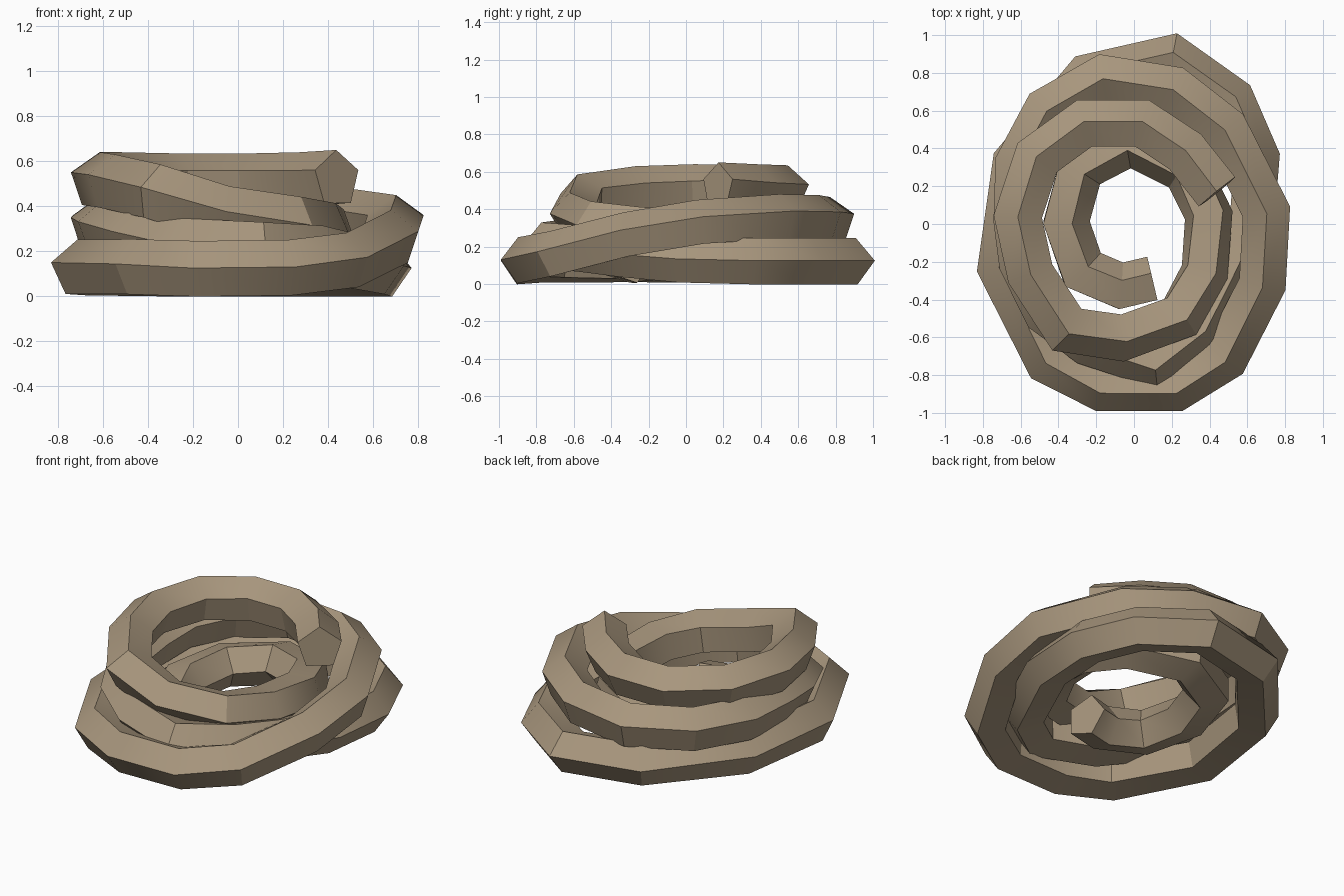
import bpy, bmesh, math
from mathutils import Vector

if "Cube" in bpy.data.objects:
    bpy.data.objects.remove(bpy.data.objects["Cube"])

# single rope colour
mat = bpy.data.materials.new("rope tan")
mat.diffuse_color = (0.39, 0.305, 0.205, 1)
mat.use_nodes = True
mat.node_tree.nodes["Principled BSDF"].inputs["Base Color"].default_value = mat.diffuse_color

R = 0.13
SIDES = 5


def rope(name, path, closed):
    """Sweep a five-sided section along (x, y, z, roll in degrees) points with mitred corners."""
    pts = [Vector(p[:3]) for p in path]
    n = len(pts)
    bm = bmesh.new()
    rings = []
    for i, p in enumerate(pts):
        a = pts[i - 1] if (closed or i > 0) else None
        b = pts[(i + 1) % n] if (closed or i < n - 1) else None
        d1 = (p - a).normalized() if a else (b - p).normalized()
        d2 = (b - p).normalized() if b else d1
        t = (d1 + d2).normalized()
        side = t.cross(Vector((0, 0, 1))).normalized()
        up = side.cross(t)
        mitre = 1 / max(0.7, t.dot(d1))
        ring = []
        for k in range(SIDES):
            ang = math.tau * k / SIDES + math.radians(path[i][3])
            ring.append(bm.verts.new(p + up * R * math.cos(ang) + side * R * mitre * math.sin(ang)))
        rings.append(ring)
    for i in range(n if closed else n - 1):
        r, s = rings[i], rings[(i + 1) % n]
        for k in range(SIDES):
            j = (k + 1) % SIDES
            bm.faces.new((r[k], r[j], s[j], s[k]))
    if not closed:
        bm.faces.new(rings[0])
        bm.faces.new(rings[-1])
    bmesh.ops.recalc_face_normals(bm, faces=bm.faces[:])
    me = bpy.data.meshes.new(name)
    bm.to_mesh(me)
    bm.free()
    me.materials.append(mat)
    ob = bpy.data.objects.new(name, me)
    bpy.context.collection.objects.link(ob)
    bpy.context.view_layer.objects.active = ob
    ob.select_set(True)
    bpy.ops.object.shade_smooth_by_angle(angle=math.radians(30))
    ob.select_set(False)


# inner coil: from the loose end near the ground up to the loose end on top
rope("inner_coil", [
    (0.10, -0.30, 0.13, 18), (-0.07, -0.34, 0.13, 18), (-0.28, -0.25, 0.14, 18),
    (-0.37, 0.01, 0.16, 18), (-0.29, 0.30, 0.18, 18), (-0.02, 0.44, 0.21, 20),
    (0.28, 0.29, 0.25, 27), (0.395, 0.05, 0.28, 36), (0.37, -0.25, 0.30, 43),
    (0.24, -0.48, 0.32, 52), (-0.07, -0.595, 0.365, 59), (-0.36, -0.55, 0.46, 65),
    (-0.55, -0.26, 0.50, 72), (-0.615, 0.04, 0.51, 72), (-0.51, 0.35, 0.51, 68),
    (-0.26, 0.53, 0.505, 66), (0.04, 0.53, 0.505, 66), (0.27, 0.38, 0.51, 68),
    (0.44, 0.17, 0.52, 72)], False)

# outer coil: one turn on the ground, one turn leaning over it
rope("outer_coil", [
    (0.70, 0.07, 0.32, 0), (0.68, -0.31, 0.255, -3), (0.48, -0.70, 0.155, -10),
    (0.22, -0.86, 0.125, -16), (-0.17, -0.86, 0.12, -16), (-0.45, -0.72, 0.125, -10),
    (-0.70, -0.23, 0.122, -6), (-0.62, 0.32, 0.12, -10), (-0.24, 0.77, 0.12, -16),
    (0.20, 0.87, 0.12, -16), (0.51, 0.65, 0.12, -16), (0.64, 0.35, 0.12, -16),
    (0.61, -0.02, 0.13, -16), (0.46, -0.32, 0.16, -18), (0.34, -0.55, 0.19, -18),
    (0.10, -0.73, 0.205, -18), (-0.24, -0.62, 0.22, -14), (-0.46, -0.46, 0.265, -8),
    (-0.59, -0.20, 0.30, -4), (-0.62, 0.02, 0.31, 0), (-0.61, 0.32, 0.32, 0),
    (-0.46, 0.60, 0.325, 0), (-0.16, 0.77, 0.335, 0), (0.21, 0.71, 0.345, 0),
    (0.48, 0.50, 0.35, 0)], True)
